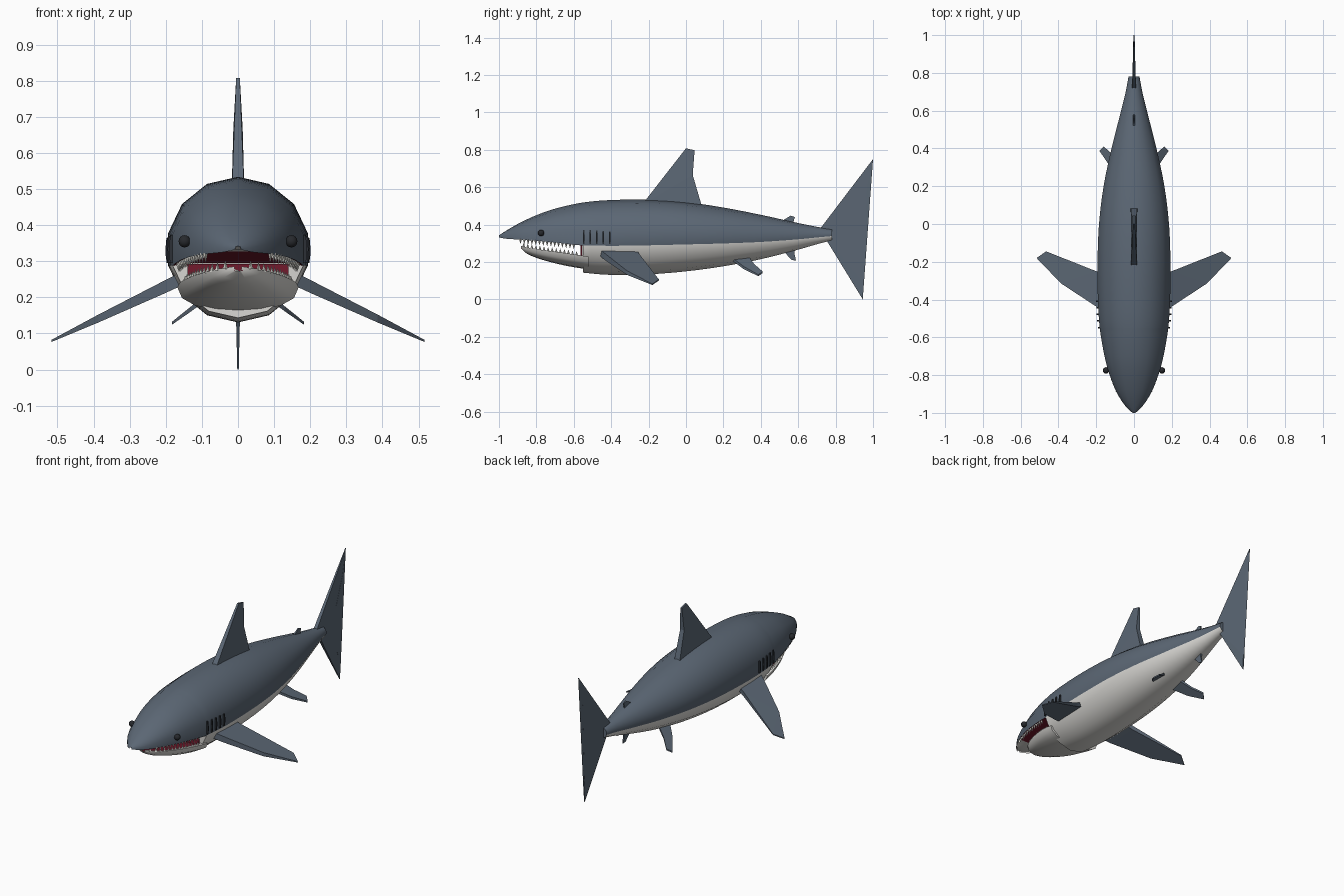
import bpy, bmesh, math
from mathutils import Vector

if "Cube" in bpy.data.objects:
    bpy.data.objects.remove(bpy.data.objects["Cube"])


def material(name, r, g, b):
    m = bpy.data.materials.new(name)
    m.diffuse_color = (r, g, b, 1)
    m.use_nodes = True
    m.node_tree.nodes["Principled BSDF"].inputs["Base Color"].default_value = m.diffuse_color
    return m


GREY = material("slate grey", 0.105, 0.135, 0.175)
WHITE = material("belly white", 0.72, 0.71, 0.68)
RED = material("mouth red", 0.17, 0.01, 0.025)
TOOTH = material("tooth white", 0.85, 0.84, 0.78)
DARK = material("slit dark", 0.025, 0.03, 0.037)
EYE = material("eye black", 0.02, 0.022, 0.026)


def finish(bm, name, mats, smooth=None):
    bmesh.ops.recalc_face_normals(bm, faces=bm.faces[:])
    me = bpy.data.meshes.new(name)
    bm.to_mesh(me)
    bm.free()
    for m in mats:
        me.materials.append(m)
    ob = bpy.data.objects.new(name, me)
    bpy.context.collection.objects.link(ob)
    if smooth:
        bpy.ops.object.select_all(action='DESELECT')
        ob.select_set(True)
        bpy.context.view_layer.objects.active = ob
        bpy.ops.object.shade_smooth_by_angle(angle=math.radians(smooth))
    return ob


def sample(table, y):
    """Smoothly interpolate the columns of a table keyed by y."""
    n = len(table)
    i = max(j for j in range(n - 1) if j == 0 or table[j][0] <= y)
    a, b = table[i], table[i + 1]
    p, q = table[max(i - 1, 0)], table[min(i + 2, n - 1)]
    h = b[0] - a[0]
    t = min(max((y - a[0]) / h, 0), 1)
    out = []
    for c in range(1, len(a)):
        ma = (b[c] - p[c]) / (b[0] - p[0]) * h
        mb = (q[c] - a[c]) / (q[0] - a[0]) * h
        out.append((2*t**3 - 3*t*t + 1) * a[c] + (t**3 - 2*t*t + t) * ma
                   + (3*t*t - 2*t**3) * b[c] + (t**3 - t*t) * mb)
    return out


def loft(bm, rings, paint):
    """Skin closed rings; paint(ring, side) gives the material index."""
    vs = [[bm.verts.new(p) for p in r] for r in rings]
    n = len(rings[0])
    for i in range(len(vs) - 1):
        for k in range(n):
            f = bm.faces.new((vs[i][k], vs[i][(k+1) % n],
                              vs[i+1][(k+1) % n], vs[i+1][k]))
            f.material_index = paint(i, k)
    bm.faces.new(vs[0])
    bm.faces.new(vs[-1])


# Body: y, half width, top, bottom
BODY = [(-1, .008, .342, .30), (-.97, .042, .362, .27), (-.9, .09, .403, .23),
        (-.8, .132, .45, .19), (-.7, .16, .485, .165), (-.55, .186, .518, .143),
        (-.4, .196, .531, .131), (-.2, .198, .533, .134), (0, .19, .52, .15),
        (.2, .165, .491, .177), (.4, .122, .452, .215), (.6, .07, .408, .266),
        (.7, .045, .388, .295), (.78, .03, .375, .315)]
LIP = [(-1, .332), (-.97, .325), (-.85, .317), (-.7, .304), (-.55, .287)]
SIDES = 14
MOUTH_END = -.55
COS4 = math.cos(4 * math.tau / SIDES)


def body_ring(y, head):
    w, top, bot = sample(BODY, y)
    ring = []
    for k in range(SIDES):
        a = k * math.tau / SIDES
        x, c = w * math.sin(a), math.cos(a)
        z = (top + bot) / 2 + (top - bot) / 2 * c
        if head:
            lip = sample(LIP, y)[0]
            z = lip + (top - lip) * (c - COS4) / (1 - COS4)
            if c < COS4 - .01:      # arched palate
                z = lip + .008
        ring.append((x, y, z))
    return ring


head_ys = [-1, -.985] + [-.97 + .03 * i for i in range(14)] + [MOUTH_END - .004]
trunk_ys = [MOUTH_END + 1.33 * i / 32 for i in range(33)]
n_head = len(head_ys)


def body_paint(i, k):
    if k < 4 or k >= 10:
        return 0
    return 2 if 4 < i < n_head - 1 else 1


bm = bmesh.new()
loft(bm, [body_ring(y, True) for y in head_ys]
     + [body_ring(y, False) for y in trunk_ys], body_paint)
finish(bm, "body", [GREY, WHITE, RED], 40)

# Lower jaw: y, half width, rim height, bottom
JAW = [(-.882, .012, .285, .272), (-.86, .05, .28, .25), (-.8, .093, .269, .222),
       (-.7, .135, .255, .193), (-.6, .16, .241, .172), (-.52, .168, .228, .16)]


def jaw_ring(y):
    w, top, bot = sample(JAW, y)
    ring = [(w * math.cos(a), y, top - (top - bot) * math.sin(a) ** .85)
            for a in (math.pi * k / 8 for k in range(8))]
    ring.append((-w, y, top))
    return ring + [(-w * .86, y, top), (-w * .7, y, top - .012),
                   (w * .7, y, top - .012), (w * .86, y, top)]


bm = bmesh.new()
loft(bm, [jaw_ring(-.882 + .362 * i / 14) for i in range(15)],
     lambda i, k: 1 if 9 <= k <= 11 else 0)
finish(bm, "lower_jaw", [WHITE, RED], 40)

# Back of the mouth
bm = bmesh.new()
bmesh.ops.create_cube(bm, size=1)
for v in bm.verts:
    v.co = (v.co.x * .28, -.56 + v.co.y * .008, .25 + v.co.z * .085)
finish(bm, "throat", [RED])


# Teeth along both rims
def teeth(name, count, y0, y1, length, base):
    bm = bmesh.new()
    for i in range(count):
        y = y0 + (y1 - y0) * i / (count - 1)
        x, z = base(y)
        for s in (-1, 1):
            ring = [bm.verts.new((s * x + dx, y + dy, z)) for dx, dy in
                    ((.007, 0), (0, .008), (-.007, 0), (0, -.008))]
            tip = bm.verts.new((s * x * .98, y, z + length))
            bm.faces.new(ring)
            for k in range(4):
                bm.faces.new((ring[k], ring[(k+1) % 4], tip))
    finish(bm, name, [TOOTH])


teeth("upper_teeth", 15, -.885, -.6, -.028,
      lambda y: (sample(BODY, y)[0] * .93, sample(LIP, y)[0] + .004))
teeth("lower_teeth", 14, -.868, -.585, .024,
      lambda y: (sample(JAW, y)[0] * .92, sample(JAW, y)[1] - .003))


# Fins: tapered plates, outline points carry their half thickness
def fin(name, outline, place, offset):
    bm = bmesh.new()
    a, b = [[bm.verts.new(place(u, v) + offset * (s * t)) for u, v, t in outline]
            for s in (1, -1)]
    n = len(outline)
    caps = [bm.faces.new(a), bm.faces.new(b[::-1])]
    for k in range(n):
        bm.faces.new((a[k], b[k], b[(k+1) % n], a[(k+1) % n]))
    bmesh.ops.triangulate(bm, faces=caps)
    finish(bm, name, [GREY])


def upright(u, v):
    return Vector((0, u, v))


X, Z = Vector((1, 0, 0)), Vector((0, 0, 1))
fin("dorsal_fin", [(-.24, .50, .017), (0, .808, .005), (.046, .797, .005),
                   (.036, .665, .013), (.09, .48, .018)], upright, X)
fin("second_dorsal_fin", [(.48, .40, .006), (.56, .448, .003), (.582, .44, .003),
                          (.575, .415, .004), (.595, .39, .006)], upright, X)
fin("anal_fin", [(.49, .29, .006), (.566, .21, .003), (.588, .208, .003),
                 (.58, .245, .004), (.585, .29, .006)], upright, X)
fin("tail_fin", [(.715, .375, .011), (1, .75, .002), (.967, .605, .004),
                 (.902, .44, .006), (.902, .2, .006), (.95, .09, .004),
                 (.945, 0, .002)], upright, X)
for side, s in (("right", 1), ("left", -1)):
    fin(side + "_pectoral_fin",
        [(.13, -.475, .019), (.2, -.437, .018), (.386, -.315, .011),
         (.516, -.18, .003), (.465, -.145, .003), (.2, -.25, .013),
         (.13, -.27, .014)],
        lambda x, y: Vector((s * x, y, .235 - .477 * (x - .19))), Z)
    fin(side + "_pelvic_fin",
        [(.05, .23, .008), (.13, .31, .007), (.183, .387, .004),
         (.16, .41, .004), (.11, .365, .006), (.05, .33, .008)],
        lambda x, y: Vector((s * x, y, .128 + .75 * (.183 - x))), Z)

    # Eye
    bm = bmesh.new()
    bmesh.ops.create_uvsphere(bm, u_segments=14, v_segments=8, radius=.017)
    bmesh.ops.translate(bm, verts=bm.verts[:], vec=(s * .148, -.775, .355))
    finish(bm, side + "_eye", [EYE], 40)

    # Gill slits: narrow strips bent to the flank
    bm = bmesh.new()
    for i in range(5):
        y = -.548 + .035 * i
        w, top, bot = sample(BODY, y)
        cz, h = (top + bot) / 2, (top - bot) / 2
        rows = []
        for z in (.295, .315, .335, .355, .372 - .002 * i):
            x = w * math.sqrt(1 - ((z - cz) / h) ** 2)
            rows.append([bm.verts.new((s * (x + dx), y + dy, z)) for dx, dy in
                         ((-.008, -.004), (.005, -.004), (.005, .004), (-.008, .004))])
        for r, q in zip(rows, rows[1:]):
            for k in range(4):
                bm.faces.new((r[k], r[(k+1) % 4], q[(k+1) % 4], q[k]))
        bm.faces.new(rows[0])
        bm.faces.new(rows[-1])
    finish(bm, side + "_gill_slits", [DARK])
